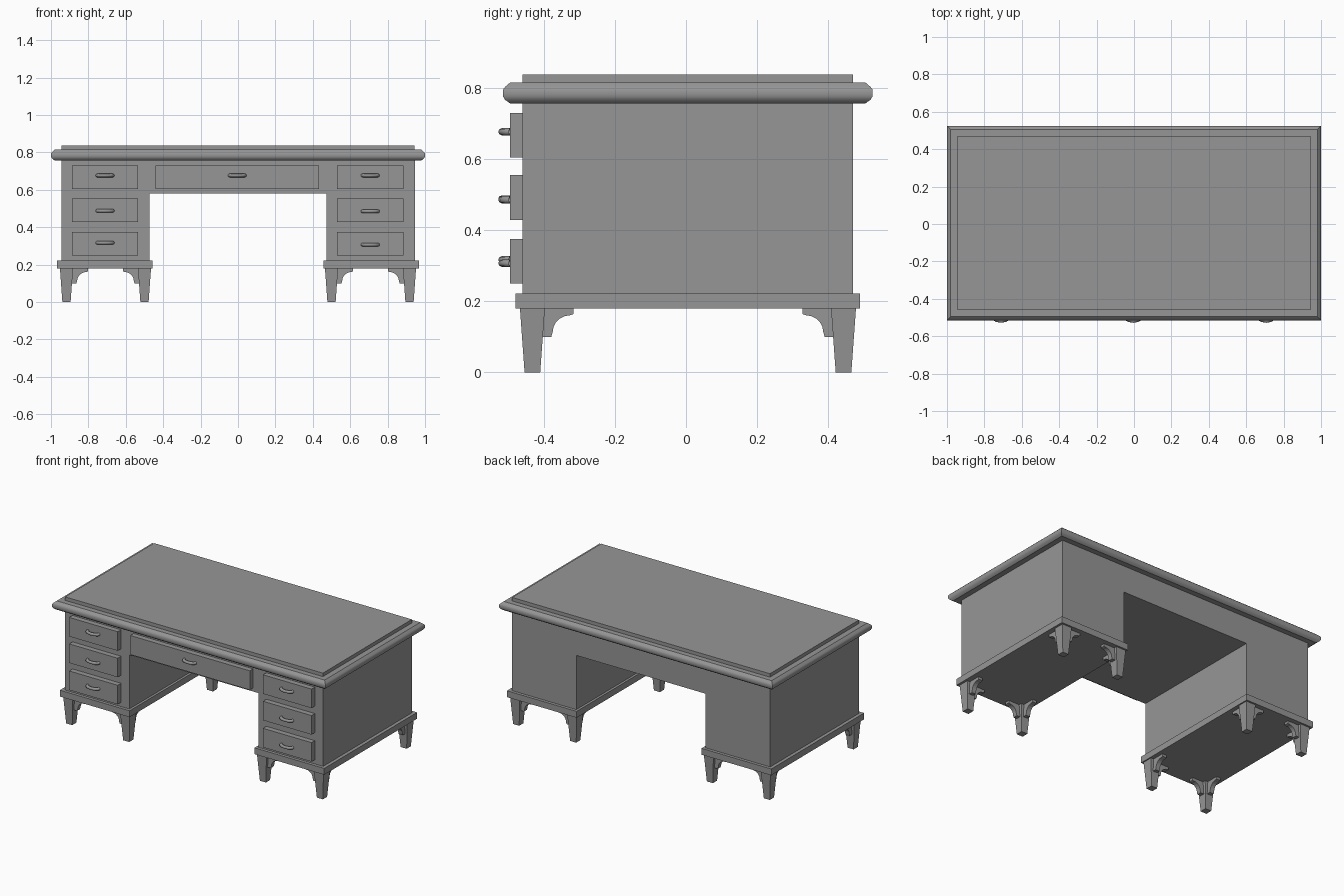
import bpy, bmesh, math
from mathutils import Matrix

cube = bpy.data.objects.get("Cube")
if cube:
    bpy.data.objects.remove(cube)

# One grey finish for everything
grey = bpy.data.materials.new("plain grey")
grey.use_nodes = True
GREY = (0.305, 0.305, 0.305, 1)
grey.diffuse_color = GREY
grey.node_tree.nodes["Principled BSDF"].inputs["Base Color"].default_value = GREY


def finish(name, bm):
    bmesh.ops.recalc_face_normals(bm, faces=bm.faces[:])
    mesh = bpy.data.meshes.new(name)
    bm.to_mesh(mesh)
    bm.free()
    mesh.materials.append(grey)
    obj = bpy.data.objects.new(name, mesh)
    bpy.context.collection.objects.link(obj)
    return obj


def box(name, x0, x1, y0, y1, z0, z1):
    bm = bmesh.new()
    bmesh.ops.create_cube(bm, size=1)
    for v in bm.verts:
        v.co = ((x0 + x1) / 2 + v.co.x * (x1 - x0),
                (y0 + y1) / 2 + v.co.y * (y1 - y0),
                (z0 + z1) / 2 + v.co.z * (z1 - z0))
    return finish(name, bm)


def prism(name, outline, depth, place):
    """Extrude an (x, z) outline symmetrically along y, then place it."""
    bm = bmesh.new()
    face = bm.faces.new([bm.verts.new((x, -depth / 2, z)) for x, z in outline])
    grown = bmesh.ops.extrude_face_region(bm, geom=[face])["geom"]
    moved = [g for g in grown if isinstance(g, bmesh.types.BMVert)]
    bmesh.ops.translate(bm, verts=moved, vec=(0, depth, 0))
    bmesh.ops.transform(bm, matrix=place, verts=bm.verts[:])
    return finish(name, bm)


def stacked_rings(name, rings):
    """Stack rectangles (x0, x1, y0, y1, z) into a closed solid with smooth sides."""
    bm = bmesh.new()
    loops = [[bm.verts.new((x, y, z)) for x, y in
              ((x0, y0), (x1, y0), (x1, y1), (x0, y1))]
             for x0, x1, y0, y1, z in rings]
    bm.faces.new(loops[0])
    bm.faces.new(loops[-1])
    for low, high in zip(loops, loops[1:]):
        for i in range(4):
            j = (i + 1) % 4
            bm.faces.new((low[i], low[j], high[j], high[i])).smooth = True
            bm.edges.get((low[i], high[i])).smooth = False
    return finish(name, bm)


# Desk body: two pedestals joined over the knee space
FRONT, BACK = -0.46, 0.47
body = [(-0.945, 0.222), (-0.473, 0.222), (-0.473, 0.58), (0.473, 0.58),
        (0.473, 0.222), (0.945, 0.222), (0.945, 0.757), (-0.945, 0.757)]
prism("desk_body", body, BACK - FRONT, Matrix.Translation((0, (FRONT + BACK) / 2, 0)))

# Moulded top and raised writing surface
stacked_rings("top_moulding", [
    (-1 + i, 1 - i, -0.515 + i, 0.525 - i, z)
    for i, z in ((0.02, 0.757), (0.006, 0.767), (0, 0.777),
                 (0, 0.795), (0.006, 0.803), (0.02, 0.815))])
box("writing_surface", -0.943, 0.943, FRONT, BACK, 0.815, 0.838)

# Bow handle, a round bar bent away from the drawer front
def handle(name, x, z):
    curve = bpy.data.curves.new(name, "CURVE")
    curve.dimensions = "3D"
    curve.bevel_depth = 0.01
    curve.bevel_resolution = 2
    path = [(-0.041, 0), (-0.038, 0.011), (-0.024, 0.019), (0, 0.023),
            (0.024, 0.019), (0.038, 0.011), (0.041, 0)]
    spline = curve.splines.new("POLY")
    spline.points.add(len(path) - 1)
    for point, (px, out) in zip(spline.points, path):
        point.co = (x + px, -0.495 - out, z, 1)
    curve.materials.append(grey)
    obj = bpy.data.objects.new(name, curve)
    bpy.context.collection.objects.link(obj)
    bpy.ops.object.select_all(action="DESELECT")
    obj.select_set(True)
    bpy.context.view_layer.objects.active = obj
    bpy.ops.object.convert(target="MESH")
    bpy.ops.object.shade_smooth_by_angle(angle=math.radians(50))


# Drawers
def drawer(name, x, width, z, handle_z):
    box(name + "_drawer", x - width / 2, x + width / 2, -0.495, FRONT, z, z + 0.126)
    handle(name + "_handle", x, handle_z)


drawer("centre", -0.004, 0.875, 0.604, 0.677)
for side, x, drop in (("right", -0.711, 0), ("left", 0.707, 0.01)):
    drawer(side + "_upper", x, 0.355, 0.604, 0.677)
    drawer(side + "_middle", x, 0.355, 0.429, 0.488 - drop / 4)
    drawer(side + "_lower", x, 0.355, 0.25, 0.317 - drop)

# Curved bracket outline, measured outward from the leg centre
bracket = [(0, 0.18), (0.115, 0.18), (0.115, 0.164)]
for step in range(6):
    a = math.radians(90 + 18 * step)
    bracket.append((0.107 + 0.05 * math.cos(a), 0.114 + 0.047 * math.sin(a)))
bracket += [(0.053, 0.1), (0, 0.1)]

# Plinths, tapered legs and their brackets
for side, s in (("left", 1), ("right", -1)):
    inner, outer = sorted((s * 0.457, s * 0.967))
    box(side + "_plinth", inner, outer, -0.48, 0.49, 0.18, 0.222)
    for place, x, turn_x in (("inner", 0.5, s), ("outer", 0.917, -s)):
        for end, y, turn_y in (("front", -0.432, 1), ("back", 0.443, -1)):
            name = f"{side}_{place}_{end}"
            cx = s * x
            stacked_rings(name + "_leg", [
                (cx - r, cx + r, y - r, y + r, z)
                for r, z in ((0.022, 0), (0.035, 0.18))])
            for kind, angle in (("side", 0 if turn_x > 0 else math.pi),
                                ("depth", turn_y * math.pi / 2)):
                spot = Matrix.Translation((cx, y, 0)) @ Matrix.Rotation(angle, 4, "Z")
                prism(f"{name}_{kind}_bracket", bracket, 0.03, spot)
